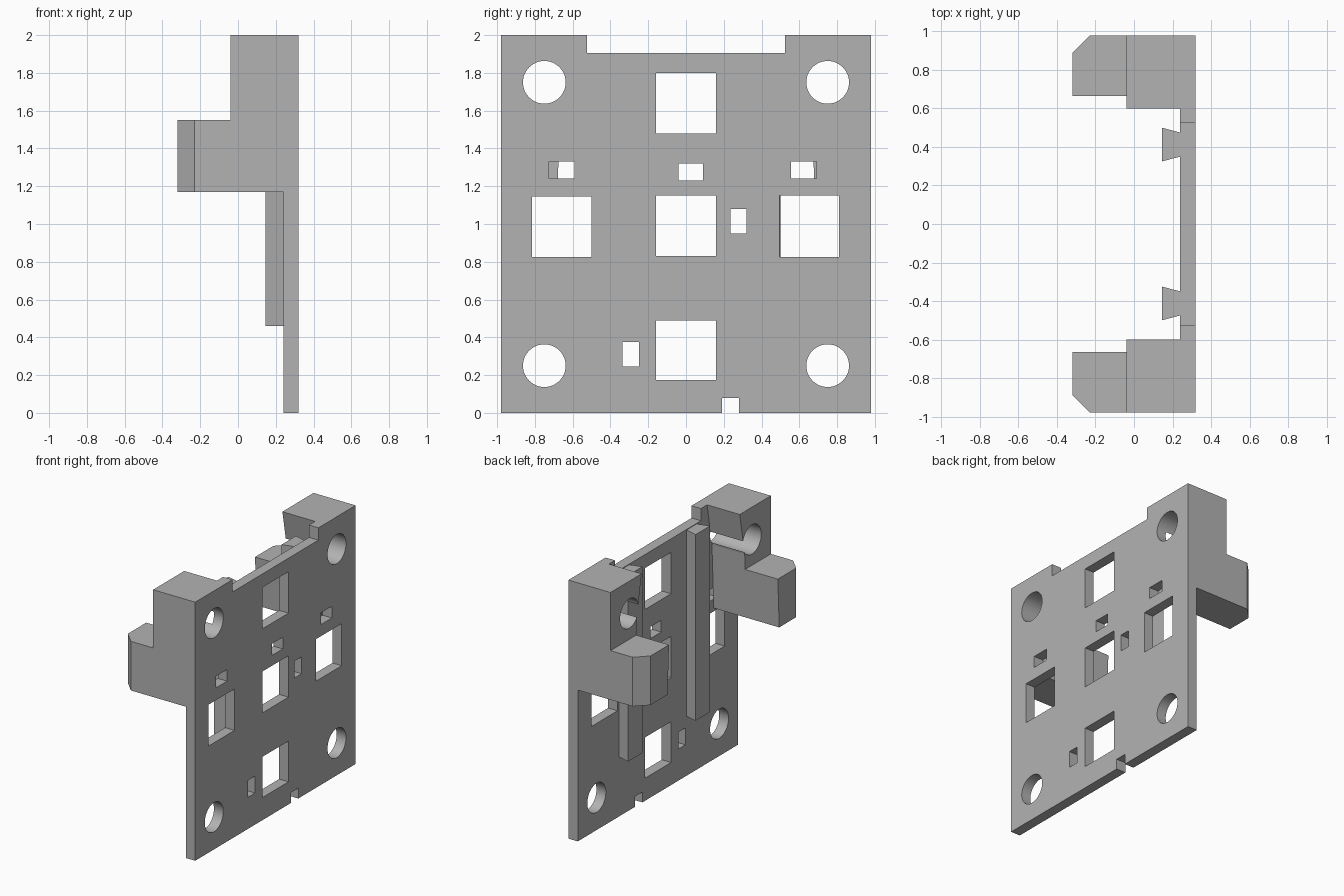
import bpy, bmesh, math
from mathutils import Vector

cube = bpy.data.objects.get("Cube")
if cube:
    bpy.data.objects.remove(cube, do_unlink=True)

grey = bpy.data.materials.new("plain_grey")
grey.use_nodes = True
colour = (0.45, 0.45, 0.45, 1)
grey.diffuse_color = colour
grey.node_tree.nodes["Principled BSDF"].inputs["Base Color"].default_value = colour


def prism(name, points, offset):
    """Solid made by sweeping a flat outline along an offset."""
    bm = bmesh.new()
    face = bm.faces.new([bm.verts.new(p) for p in points])
    swept = bmesh.ops.extrude_face_region(bm, geom=[face])["geom"]
    moved = [v for v in swept if isinstance(v, bmesh.types.BMVert)]
    bmesh.ops.translate(bm, verts=moved, vec=Vector(offset))
    bmesh.ops.recalc_face_normals(bm, faces=bm.faces[:])
    mesh = bpy.data.meshes.new(name)
    bm.to_mesh(mesh)
    bm.free()
    mesh.materials.append(grey)
    obj = bpy.data.objects.new(name, mesh)
    bpy.context.collection.objects.link(obj)
    return obj


def along_x(name, outline, x0, x1):
    return prism(name, [(x0, y, z) for y, z in outline], (x1 - x0, 0, 0))


def along_z(name, outline, z0, z1):
    return prism(name, [(x, y, z0) for x, y in outline], (0, 0, z1 - z0))


def rect(a0, a1, b0, b1):
    return [(a0, b0), (a1, b0), (a1, b1), (a0, b1)]


def circle(y, z, r=0.113, n=48):
    turns = [math.tau * i / n for i in range(n)]
    return [(y + r * math.cos(t), z + r * math.sin(t)) for t in turns]


def cut(obj, cutters):
    """Subtract each cutter, bake the result and drop the cutters."""
    for c in cutters:
        c.hide_render = True
        mod = obj.modifiers.new("cut", 'BOOLEAN')
        mod.operation, mod.solver, mod.object = 'DIFFERENCE', 'EXACT', c
    bpy.context.view_layer.update()
    deps = bpy.context.evaluated_depsgraph_get()
    baked = bpy.data.meshes.new_from_object(obj.evaluated_get(deps))
    obj.modifiers.clear()
    obj.data = baked
    for c in cutters:
        bpy.data.objects.remove(c, do_unlink=True)


# Mounting plate, with a shallow step in its top edge
plate = along_x("plate", [(-0.98, 0), (0.98, 0), (0.98, 2), (0.525, 2), (0.525, 1.905),
                          (-0.525, 1.905), (-0.525, 2), (-0.98, 2)], 0.24, 0.32)

# Openings: large windows, small slots and the bottom notch
openings = [
    (-0.16, 0.16, 1.48, 1.80), (-0.16, 0.16, 0.83, 1.15), (-0.16, 0.16, 0.175, 0.49),
    (-0.815, -0.5, 0.825, 1.145), (0.495, 0.81, 0.825, 1.15),
    (-0.725, -0.59, 1.24, 1.33), (0.555, 0.69, 1.24, 1.33), (-0.04, 0.09, 1.23, 1.32),
    (0.235, 0.32, 0.95, 1.08), (-0.335, -0.25, 0.245, 0.375), (0.19, 0.28, -0.1, 0.08),
]
outlines = [rect(*o) for o in openings]
outlines += [circle(y, z) for y in (-0.75, 0.75) for z in (0.25, 1.75)]
cut(plate, [along_x("opening_cutter", o, 0.1, 0.5) for o in outlines])
parts = [plate]

for side, s in (("left", 1), ("right", -1)):
    # Clamp block: leaning inner wall, stepped top, bevelled outer corner, round bore
    wall = [(0.98, 1.17), (0.98, 2), (0.60, 2), (0.66, 1.67), (0.682, 1.17)]
    block = along_x(side + "_end_block", [(s * y, z) for y, z in wall], -0.32, 0.24)
    step = along_x("step_cutter", rect(-1.2, 1.2, 1.55, 2.2), -0.6, -0.04)
    bevel = along_z("bevel_cutter", [(x, s * y) for x, y in
                    ((-0.32 - 0.1, 0.79), (-0.13, 1.08), (-0.42, 1.08))], 1, 2.2)
    bore = along_x("bore_cutter", circle(s * 0.75, 1.75), -0.2, 0.4)
    cut(block, [step, bevel, bore])
    # Dovetail rail
    rail = along_z(side + "_rail", [(x, s * y) for x, y in
                   ((0.145, 0.325), (0.24, 0.35), (0.24, 0.475), (0.145, 0.50))], 0.46, 1.9)
    parts += [block, rail]

# Smooth bores, crisp edges
bpy.ops.object.select_all(action='DESELECT')
for p in parts:
    p.select_set(True)
bpy.context.view_layer.objects.active = plate
bpy.ops.object.shade_smooth_by_angle(angle=math.radians(30))
# The leaning wall keeps its crease
for p in parts:
    for f in p.data.polygons:
        if f.area > 0.02:
            f.use_smooth = False
